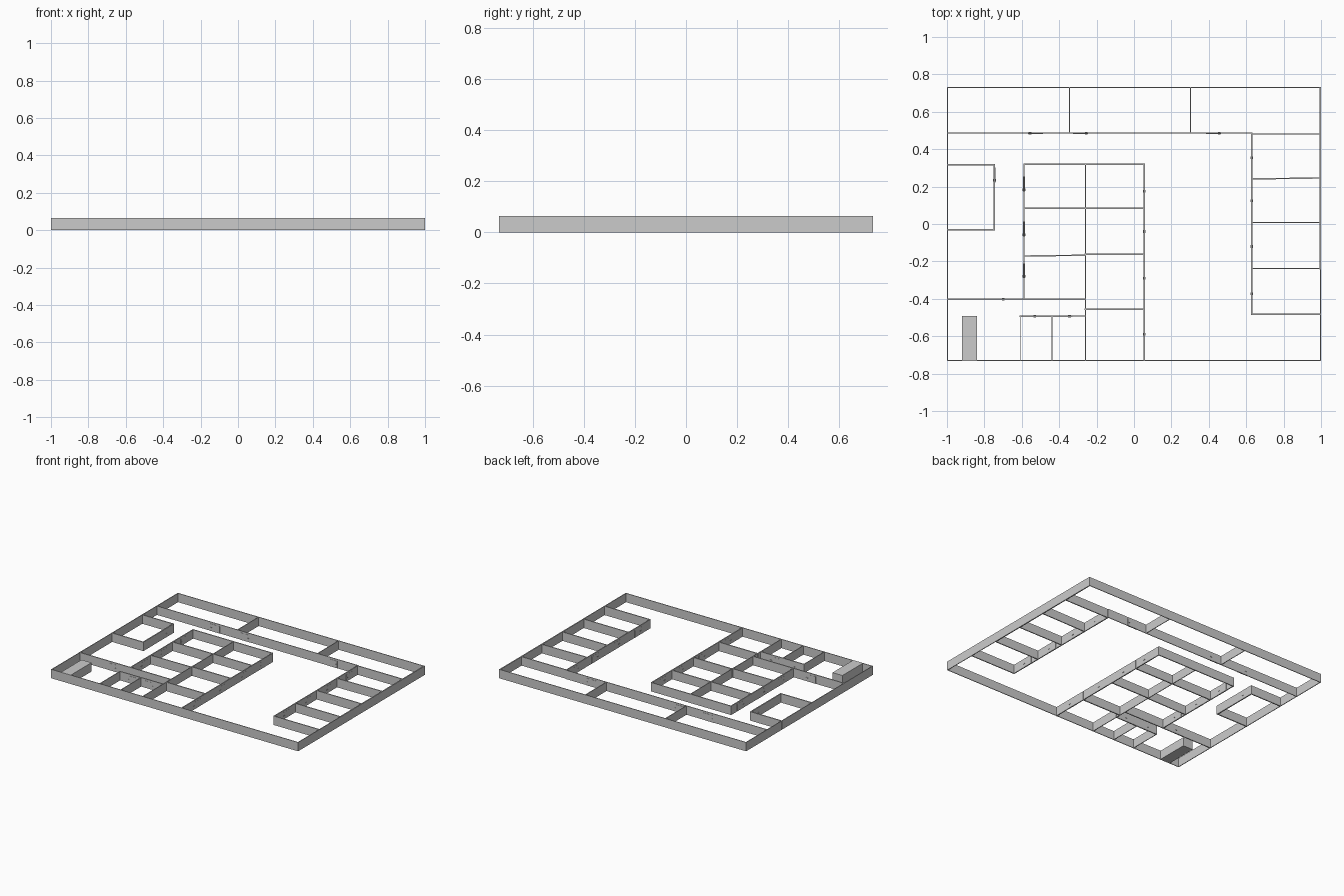
import bpy
import math

if "Cube" in bpy.data.objects:
    bpy.data.objects.remove(bpy.data.objects["Cube"])

H = 0.065            # wall height
THIN, THICK = 0.005, 0.008


def box(name, cx, cy, cz, sx, sy, sz, angle=0.0):
    bpy.ops.mesh.primitive_cube_add(size=1, location=(cx, cy, cz), rotation=(0, 0, angle))
    ob = bpy.context.object
    ob.name = name
    ob.scale = (sx, sy, sz)
    bpy.ops.object.transform_apply(location=False, rotation=False, scale=True)
    return ob


def wall(name, x1, y1, x2, y2, t=THIN):
    # straight wall between two plan points, ends extended to close corners
    length = math.hypot(x2 - x1, y2 - y1)
    return box(name, (x1 + x2) / 2, (y1 + y2) / 2, H / 2, length + t, t, H,
               math.atan2(y2 - y1, x2 - x1))


def door(x, y, along_x, side):
    # door leaf almost flush with the wall, knob on both faces near one end
    a = 0 if along_x else math.pi / 2
    shift = 0.03 * side
    dx, dy = (shift, 0) if along_x else (0, shift)
    box("door_leaf", x + dx, y + dy, 0.026, 0.08, 0.0085, 0.052, a)
    box("door_knob", x, y, 0.026, 0.014, 0.014, 0.004, a)


# Outer walls
X, Y = 0.9965, 0.7295
wall("outer_wall_front", -X, -Y, X, -Y)
wall("outer_wall_back", -X, Y, X, Y)
wall("outer_wall_left", -X, -Y, -X, Y)
wall("outer_wall_right_rear", X - 0.0015, -0.24, X - 0.0015, Y - 0.0015, THICK)
wall("outer_wall_right_front", X, -Y, X, -0.24)

# Back row of rooms
wall("back_corridor_wall", -X, 0.486, 0.63, 0.486)
wall("back_partition", -0.344, 0.486, -0.344, Y)
wall("back_partition", 0.303, 0.486, 0.303, Y)

# Left room
wall("left_room_back", -X, 0.318, -0.746, 0.318, THICK)
wall("left_room_side", -0.746, -0.03, -0.746, 0.318, THICK)
wall("left_room_front", -X, -0.03, -0.746, -0.03, THICK)

# Central block
wall("centre_left_wall", -0.588, -0.403, -0.588, 0.32, 0.007)
wall("centre_back_wall", -0.588, 0.32, 0.055, 0.32, 0.007)
wall("centre_spine", -0.26, -Y, -0.26, 0.32)
wall("centre_right_wall", 0.055, -Y, 0.055, 0.32, 0.007)
wall("centre_partition", -0.588, 0.084, 0.055, 0.084, THICK)
wall("centre_partition", -0.588, -0.171, -0.26, -0.167, 0.007)
wall("centre_partition", -0.26, -0.162, 0.055, -0.162, THICK)
wall("centre_partition", -0.26, -0.456, 0.055, -0.456, THICK)
wall("front_corridor_wall", -X, -0.403, -0.26, -0.403, 0.007)

# Small front rooms
wall("small_room_back", -0.608, -0.494, -0.26, -0.492, 0.007)
wall("small_room_side", -0.608, -Y, -0.608, -0.494)
wall("small_room_partition", -0.438, -Y, -0.438, -0.494)

# Right row of rooms
wall("right_row_side", 0.63, -0.483, 0.63, 0.482, 0.007)
for y1, y2 in ((0.481, 0.481), (0.241, 0.246), (0.008, 0.008), (-0.238, -0.238), (-0.483, -0.483)):
    wall("right_row_partition", 0.63, y1, X - 0.002, y2, 0.007)

# Solid block in the front left corner
box("corner_block", -0.88, -0.611, H / 2, 0.08, 0.236, H)

# Doors in walls running along x
for x, y, s in ((-0.556, 0.486, 1), (-0.256, 0.486, -1), (0.455, 0.486, -1),
                (-0.7, -0.403, -1), (-0.53, -0.494, 1), (-0.345, -0.493, -1)):
    door(x, y, True, s)

# Doors in walls running along y
for x, ys in ((-0.746, (0.233,)), (-0.588, (0.183, -0.057, -0.28)),
              (0.055, (0.175, -0.04, -0.29, -0.59)),
              (0.63, (0.355, 0.125, -0.12, -0.372))):
    for y in ys:
        door(x, y, False, 1)
